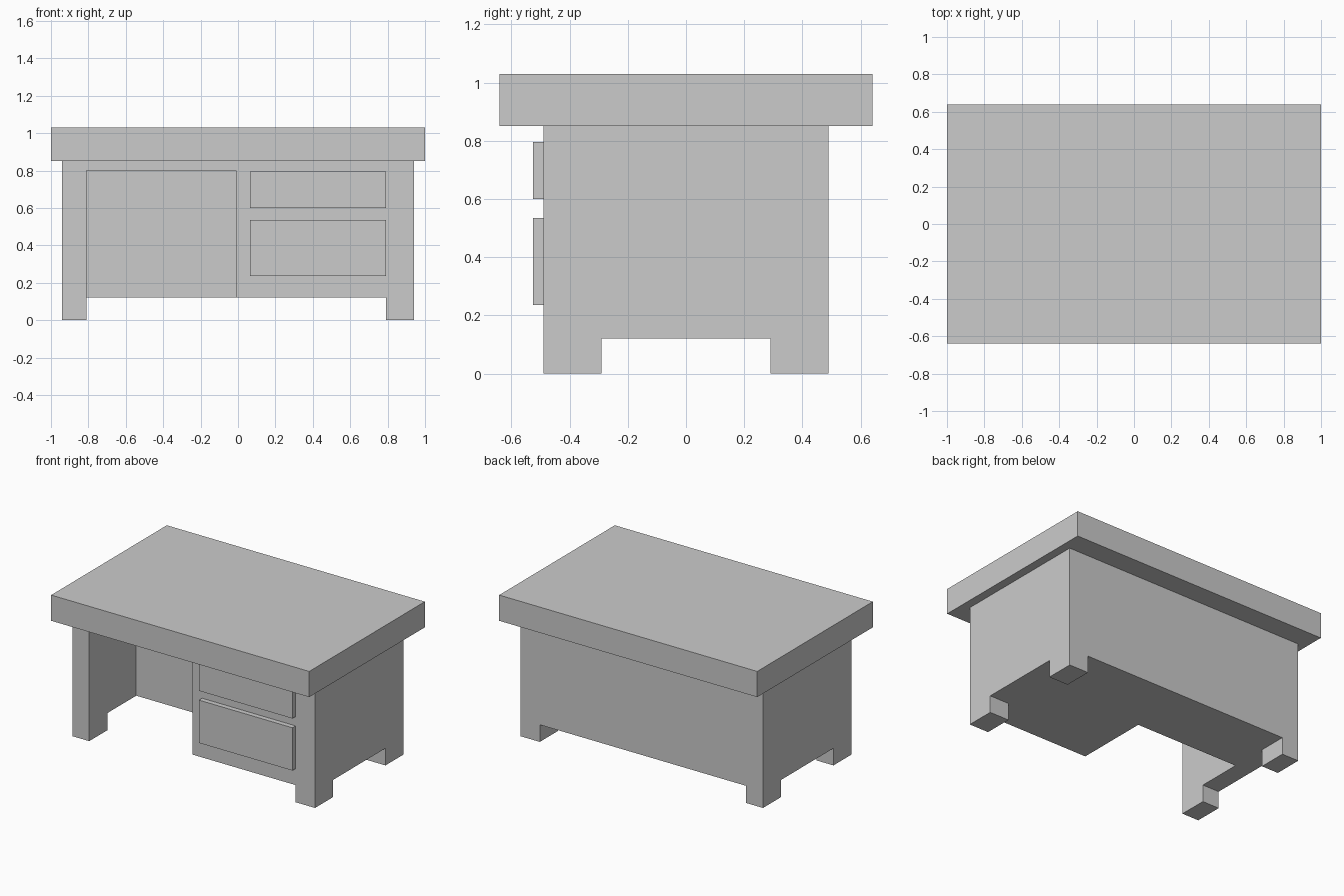
import bpy
import bmesh
from mathutils import Vector

if "Cube" in bpy.data.objects:
    bpy.data.objects.remove(bpy.data.objects["Cube"])


def box(name, x, y, z):
    """Axis-aligned box from (min, max) ranges."""
    bm = bmesh.new()
    bmesh.ops.create_cube(bm, size=1.0)
    lo, hi = Vector((x[0], y[0], z[0])), Vector((x[1], y[1], z[1]))
    for v in bm.verts:
        v.co = Vector([(lo[i] + hi[i]) / 2 + v.co[i] * (hi[i] - lo[i]) for i in range(3)])
    mesh = bpy.data.meshes.new(name)
    bm.to_mesh(mesh)
    bm.free()
    obj = bpy.data.objects.new(name, mesh)
    bpy.context.collection.objects.link(obj)
    return obj


def cut(target, cutter):
    """Subtract the cutter, then remove it."""
    mod = target.modifiers.new("cut", 'BOOLEAN')
    mod.operation = 'DIFFERENCE'
    mod.solver = 'EXACT'
    mod.object = cutter
    cutter.hide_render = True
    bpy.context.view_layer.objects.active = target
    bpy.ops.object.modifier_apply(modifier=mod.name)
    bpy.data.objects.remove(cutter)


# Desk top
box("desk_top", (-1, 1), (-0.64, 0.64), (0.85, 1.03))

# Body: one block, with gaps between the feet and a kneehole cut away
body = box("desk_body", (-0.94, 0.94), (-0.49, 0.49), (0, 0.85))
cut(body, box("gap_front_back", (-0.81, 0.79), (-1, 1), (-0.2, 0.12)))
cut(body, box("gap_sides", (-1.2, 1.2), (-0.29, 0.29), (-0.2, 0.12)))
cut(body, box("kneehole", (-0.81, -0.01), (-1, 0.03), (-0.2, 0.80)))

# Drawer fronts
for name, z in (("lower_drawer", (0.235, 0.535)), ("upper_drawer", (0.60, 0.795))):
    box(name, (0.065, 0.79), (-0.525, -0.49), z)
